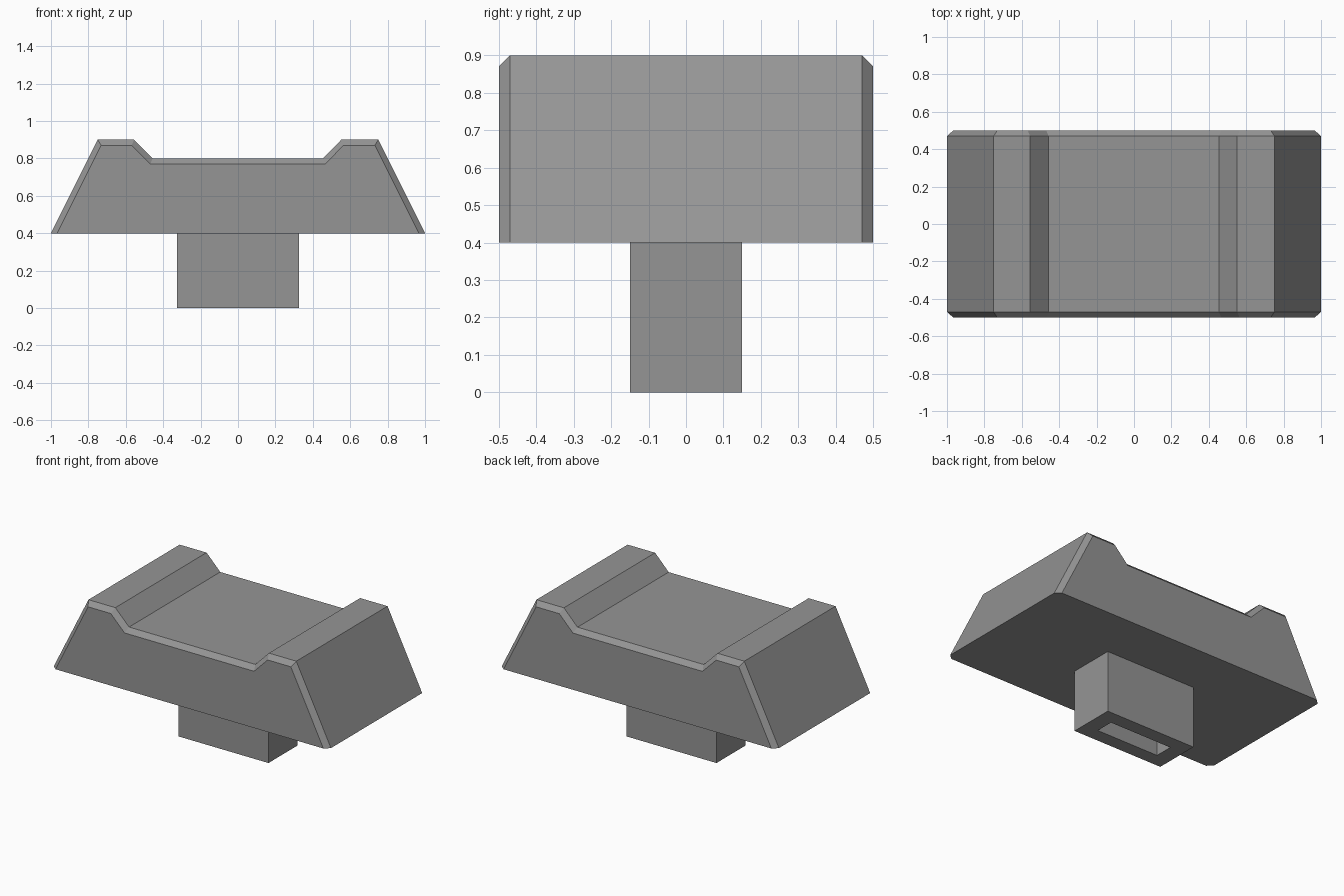
import bpy, bmesh

if "Cube" in bpy.data.objects:
    bpy.data.objects.remove(bpy.data.objects["Cube"])

grey = bpy.data.materials.new("mid_grey")
grey.diffuse_color = (0.3, 0.3, 0.3, 1)
grey.use_nodes = True
grey.node_tree.nodes["Principled BSDF"].inputs["Base Color"].default_value = grey.diffuse_color


def loft(name, rings, closed=False):
    """Skin matching rings; cap the ends, or join last ring to the first."""
    bm = bmesh.new()
    rows = [[bm.verts.new(p) for p in ring] for ring in rings]
    n = len(rows[0])
    pairs = list(zip(rows, rows[1:] + rows[:1])) if closed else list(zip(rows, rows[1:]))
    for a, b in pairs:
        for i in range(n):
            j = (i + 1) % n
            bm.faces.new((a[i], a[j], b[j], b[i]))
    if not closed:
        bm.faces.new(rows[0])
        bm.faces.new(rows[-1])
    bmesh.ops.recalc_face_normals(bm, faces=bm.faces)
    mesh = bpy.data.meshes.new(name)
    bm.to_mesh(mesh)
    bm.free()
    mesh.materials.append(grey)
    obj = bpy.data.objects.new(name, mesh)
    bpy.context.collection.objects.link(obj)
    return obj


# Cap: dished trapezoid profile with chamfered front and back rims
outer = [(-1, .4), (-.75, .9), (-.556, .9), (-.457, .8),
         (.454, .8), (.552, .9), (.75, .9), (1, .4)]
inner = [(-.9665, .4), (-.7315, .87), (-.568, .87), (-.469, .77),
         (.466, .77), (.564, .87), (.7315, .87), (.9665, .4)]
sections = [(inner, -.5), (outer, -.47), (outer, .47), (inner, .5)]
loft("cap", [[(x, y, z) for x, z in prof] for prof, y in sections])


# Stem: rectangular tube with a slot open at the bottom
def rect(hx, hy, z):
    return [(-hx, -hy, z), (hx, -hy, z), (hx, hy, z), (-hx, hy, z)]


loft("stem", [rect(.325, .15, 0), rect(.325, .15, .4),
              rect(.225, .06, .4), rect(.225, .06, 0)], closed=True)
